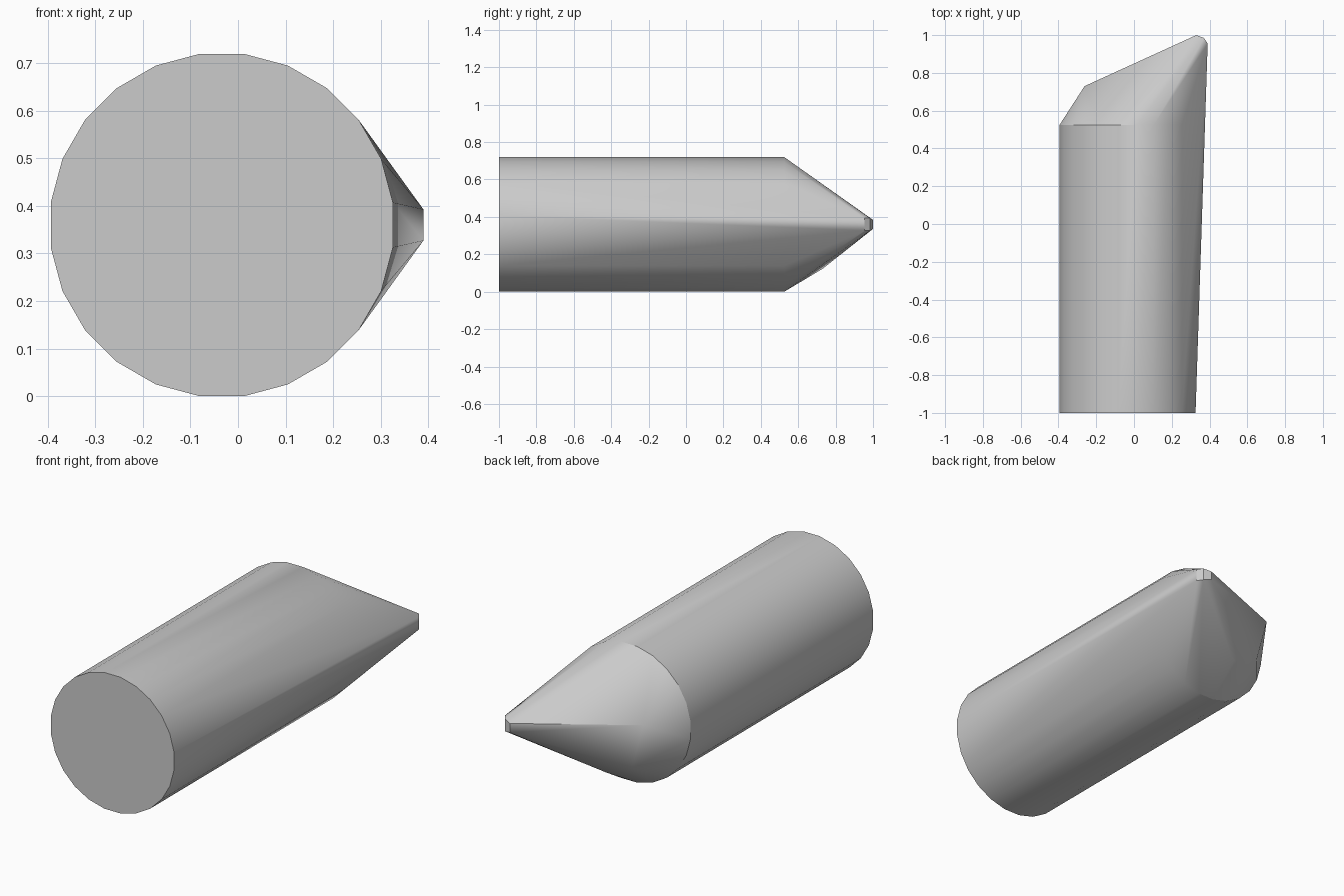
import bpy, bmesh, math

cube = bpy.data.objects.get("Cube")
if cube:
    bpy.data.objects.remove(cube, do_unlink=True)

grey = bpy.data.materials.new("light_grey")
grey.use_nodes = True
colour = (0.6, 0.6, 0.6, 1)
grey.diffuse_color = colour
grey.node_tree.nodes["Principled BSDF"].inputs["Base Color"].default_value = colour

RADIUS, SIDES, CX = 0.363, 24, -0.034
CZ = RADIUS * math.cos(math.pi / SIDES)


def ring(y, radius, angles):
    """Points on a circle around the body's axis."""
    return [(CX + radius * math.cos(a), y, CZ + radius * math.sin(a)) for a in angles]


# Round body: front end and back rim
around = [(i + 0.5) * math.tau / SIDES for i in range(SIDES)]
points = ring(-1, RADIUS, around) + ring(0.525, RADIUS, around)

# Blunt shoulder behind the rim
points += ring(0.73, 0.238, [math.radians(a) for a in (163, 227, 268)])

# Small chisel tip, offset to one side
for x, y, half in ((0.33, 1.0, 0.024), (0.37, 0.985, 0.033), (0.39, 0.955, 0.033)):
    points += [(x, y, CZ + s * half) for s in (-1, 1)]

# Wrap all sections in one convex skin
bm = bmesh.new()
for p in points:
    bm.verts.new(p)
bmesh.ops.convex_hull(bm, input=bm.verts)
bmesh.ops.delete(bm, geom=[v for v in bm.verts if not v.link_faces], context='VERTS')
bmesh.ops.dissolve_limit(bm, angle_limit=math.radians(0.5), verts=bm.verts, edges=bm.edges)
bmesh.ops.recalc_face_normals(bm, faces=bm.faces)

mesh = bpy.data.meshes.new("pointed_body")
bm.to_mesh(mesh)
bm.free()
mesh.materials.append(grey)
body = bpy.data.objects.new("pointed_body", mesh)
bpy.context.collection.objects.link(body)
bpy.context.view_layer.objects.active = body
body.select_set(True)
bpy.ops.object.shade_smooth_by_angle(angle=math.radians(30))
